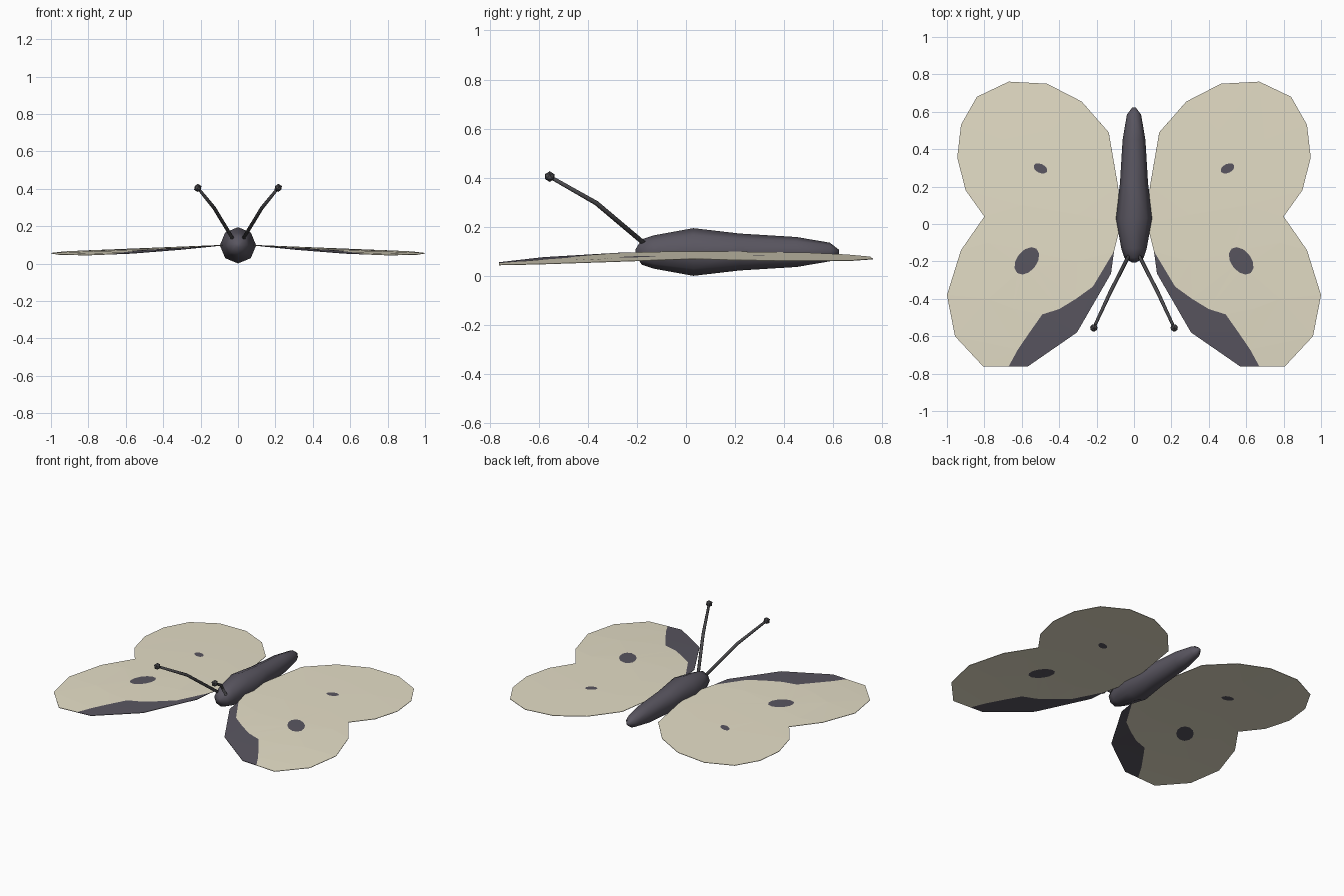
import bpy, bmesh, math
from mathutils import Vector
from mathutils.geometry import delaunay_2d_cdt

if "Cube" in bpy.data.objects:
    bpy.data.objects.remove(bpy.data.objects["Cube"])


def material(name, rgb):
    m = bpy.data.materials.new(name)
    m.diffuse_color = (*rgb, 1)
    m.use_nodes = True
    m.node_tree.nodes["Principled BSDF"].inputs["Base Color"].default_value = m.diffuse_color
    return m


CREAM = material("cream wing", (0.78, 0.73, 0.57))
DARK = material("dark grey", (0.10, 0.092, 0.117))
ANTENNA = material("antenna grey", (0.072, 0.07, 0.076))


def add_object(name, bm, mats, smooth=True):
    me = bpy.data.meshes.new(name)
    bm.to_mesh(me)
    bm.free()
    ob = bpy.data.objects.new(name, me)
    bpy.context.collection.objects.link(ob)
    for m in mats:
        me.materials.append(m)
    for p in me.polygons:
        p.use_smooth = smooth
    return ob


def tube(bm, path, radii, sides, up):
    """Skin rings of a given radius along a path, capped at both ends."""
    rings = []
    for i, p in enumerate(path):
        d = (path[min(i + 1, len(path) - 1)] - path[max(i - 1, 0)]).normalized()
        a = d.cross(up).normalized()
        b = a.cross(d)
        rings.append([bm.verts.new(p + radii[i] * (math.cos(t) * a + math.sin(t) * b))
                      for t in (2 * math.pi * k / sides for k in range(sides))])
    for r, q in zip(rings, rings[1:]):
        for k in range(sides):
            n = (k + 1) % sides
            bm.faces.new((r[k], r[n], q[n], q[k]))
    bm.faces.new(rings[0])
    bm.faces.new(rings[-1])
    bmesh.ops.recalc_face_normals(bm, faces=bm.faces)


# Body: eight-sided spindle along y
profile = [(-0.205, 0.012), (-0.18, 0.052), (-0.13, 0.068), (0.03, 0.097), (0.22, 0.075),
           (0.45, 0.061), (0.585, 0.038), (0.622, 0.01)]
bm = bmesh.new()
tube(bm, [Vector((0, y, 0.098)) for y, r in profile], [r for y, r in profile], 8, Vector((0, 0, 1)))
add_object("body", bm, [DARK])

# Wing outline, leading-edge patch and spots, drawn flat for the +x side
outline = [(0.07, 0.0), (0.085, 0.2), (0.135, 0.49), (0.28, 0.655), (0.465, 0.75), (0.67, 0.761),
           (0.84, 0.68), (0.925, 0.53), (0.945, 0.355), (0.90, 0.18), (0.80, 0.04),
           (0.925, -0.14), (1.0, -0.38), (0.957, -0.60), (0.807, -0.761), (0.67, -0.761),
           (0.567, -0.761), (0.305, -0.58), (0.123, -0.265), (0.107, -0.147)]
patch = outline[15:] + [(0.22, -0.335), (0.31, -0.40), (0.40, -0.455), (0.49, -0.483),
                        (0.555, -0.575), (0.62, -0.67)]
inner = [(0.3, 0.3), (0.3, 0.05), (0.6, 0.1), (0.7, 0.45), (0.45, 0.5), (0.3, -0.2),
         (0.78, -0.1), (0.78, -0.4), (0.65, -0.45)]


def spot(cx, cy, major, minor, angle):
    c, s = math.cos(angle), math.sin(angle)
    pts = []
    for k in range(12):
        t = 2 * math.pi * k / 12
        u, v = major * math.cos(t), minor * math.sin(t)
        pts.append((cx + u * c - v * s, cy + u * s + v * c))
    return pts


markings = [patch, spot(0.573, -0.197, 0.083, 0.054, math.radians(-52)),
            spot(0.50, 0.297, 0.039, 0.024, math.radians(25))]


def inside(p, poly):
    hit = False
    for (ax, ay), (bx, by) in zip(poly, poly[1:] + poly[:1]):
        if (ay > p.y) != (by > p.y) and p.x < ax + (p.y - ay) * (bx - ax) / (by - ay):
            hit = not hit
    return hit


def height(x, y):
    return 0.102 - 0.04 * x - (0.042 if y < 0 else 0.01) * y * y


# Wings: thin curved sheets; faces inside the patch or spots are dark
points, edges = [], []
for shape in [outline] + markings:
    n, m = len(points), len(shape)
    edges += [(n + k, n + (k + 1) % m) for k in range(m)]
    points += shape
points += inner
verts, _, faces, *_ = delaunay_2d_cdt([Vector(p) for p in points], edges, [], 0, 1e-5)
for side, label in ((1, "right"), (-1, "left")):
    bm = bmesh.new()
    vs = [bm.verts.new((side * v.x, v.y, height(v.x, v.y))) for v in verts]
    for f in faces:
        mid = sum((verts[i] for i in f), Vector((0, 0))) / len(f)
        if not inside(mid, outline):
            continue
        face = bm.faces.new([vs[i] for i in f])
        face.material_index = int(any(inside(mid, m) for m in markings))
        face.normal_update()
        if face.normal.z < 0:
            face.normal_flip()
    wing = add_object(label + "_wings", bm, [CREAM, DARK], False)
    mod = wing.modifiers.new("thickness", "SOLIDIFY")
    mod.thickness = 0.003
    mod.offset = 0

    # Antenna: bent stalk with a small faceted knob
    path = [Vector((side * x, y, z)) for x, y, z in
            ((0.02, -0.155, 0.12), (0.127, -0.365, 0.297), (0.215, -0.555, 0.405))]
    bm = bmesh.new()
    tube(bm, path, [0.010, 0.010, 0.008], 6, Vector((0, 0, 1)))
    add_object(label + "_antenna", bm, [ANTENNA])
    bm = bmesh.new()
    bmesh.ops.create_icosphere(bm, subdivisions=1, radius=0.022)
    bmesh.ops.translate(bm, verts=bm.verts, vec=path[-1])
    add_object(label + "_antenna_knob", bm, [ANTENNA], False)
